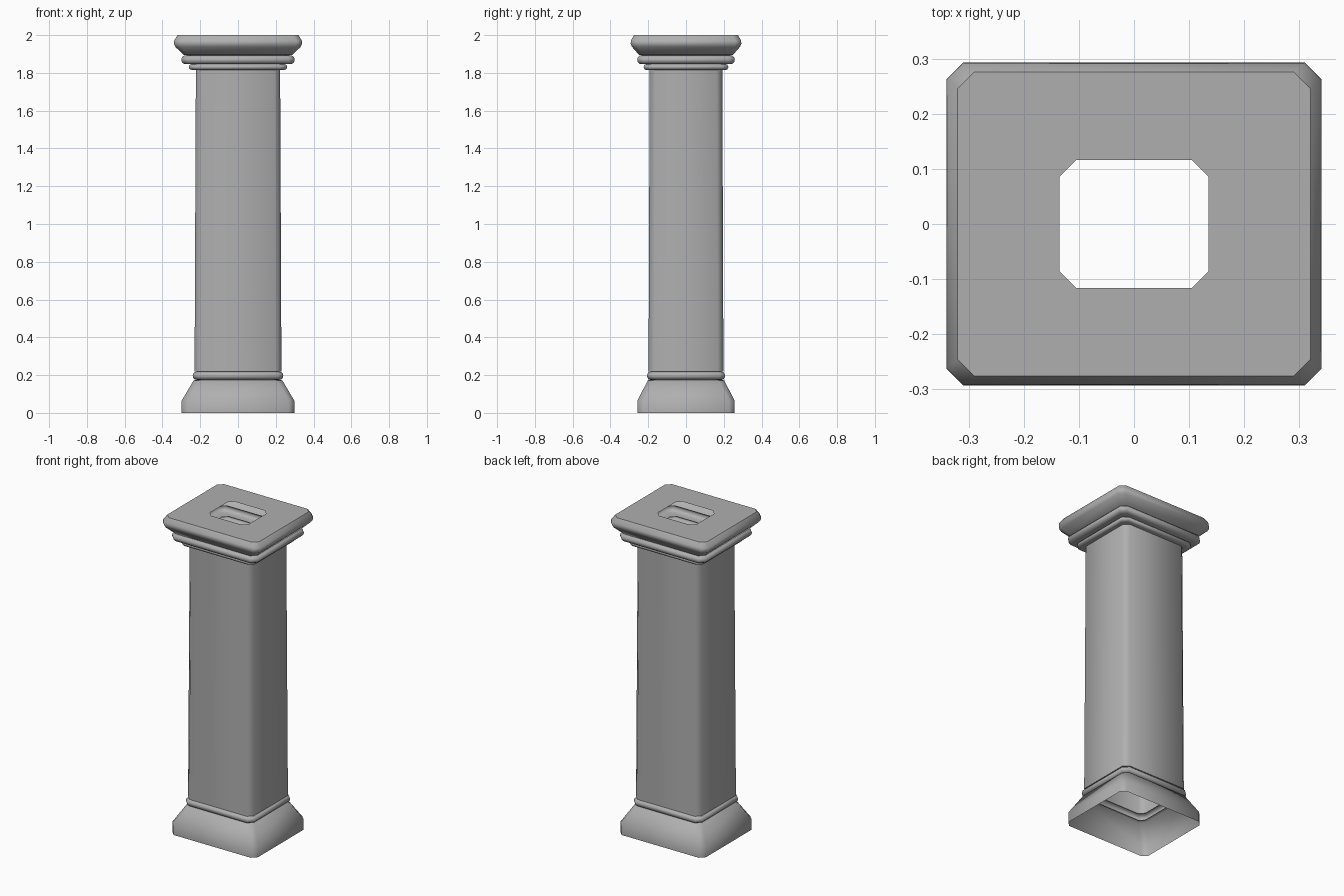
import bpy, bmesh, math

if "Cube" in bpy.data.objects:
    bpy.data.objects.remove(bpy.data.objects["Cube"])

RATIO = 0.862     # depth / width of the column
CHAMFER = 0.03    # corner cut

stone = bpy.data.materials.new("dark_grey_stone")
stone.diffuse_color = (0.43, 0.43, 0.43, 1)
stone.use_nodes = True
stone.node_tree.nodes["Principled BSDF"].inputs["Base Color"].default_value = stone.diffuse_color


def section(bm, w, z):
    """Rectangle with cut corners, counter-clockwise."""
    d, c = w * RATIO, CHAMFER
    pts = [(w, -d + c), (w, d - c), (w - c, d), (-w + c, d),
           (-w, d - c), (-w, -d + c), (-w + c, -d), (w - c, -d)]
    return [bm.verts.new((x, y, z)) for x, y in pts]


def sweep(name, profile):
    """Open shell through (half width, height) profile points."""
    bm = bmesh.new()
    rings = [section(bm, w, z) for w, z in profile]
    for a, b in zip(rings, rings[1:]):
        for i in range(8):
            j = (i + 1) % 8
            bm.faces.new((a[i], a[j], b[j], b[i]))
    mesh = bpy.data.meshes.new(name)
    bm.to_mesh(mesh)
    bm.free()
    mesh.materials.append(stone)
    obj = bpy.data.objects.new(name, mesh)
    bpy.context.collection.objects.link(obj)
    bpy.ops.object.select_all(action='DESELECT')
    obj.select_set(True)
    bpy.context.view_layer.objects.active = obj
    bpy.ops.object.shade_smooth_by_angle(angle=math.radians(50))


def bead(w_low, w_high, w_out, z0, z1, n=6):
    """Half-round moulding with flat returns to the neighbouring parts."""
    r = (z1 - z0) / 2
    arc = [(w_out - r + r * math.sin(math.pi * i / n),
            z0 + r - r * math.cos(math.pi * i / n)) for i in range(n + 1)]
    return [(w_low, z0)] + arc + [(w_high, z1)]


# flared foot, open underneath
sweep("base", [(0.298, 0), (0.298, 0.065), (0.235, 0.172), (0.215, 0.175)])
sweep("base_bead", bead(0.215, 0.215, 0.24, 0.175, 0.218))
# tapering hollow shaft
sweep("shaft", [(0.215, 0.218), (0.23, 0.22), (0.223, 1.82)])
# stepped capital
sweep("lower_capital_bead", bead(0.223, 0.235, 0.26, 1.816, 1.846))
sweep("upper_capital_bead", bead(0.235, 0.27, 0.30, 1.846, 1.893))
# top slab with a crisp upper edge and a central opening
sweep("top_slab", [(0.27, 1.893), (0.288, 1.895), (0.332, 1.938), (0.34, 1.955),
                   (0.338, 1.971), (0.32, 2.0), (0.135, 2.0)])
